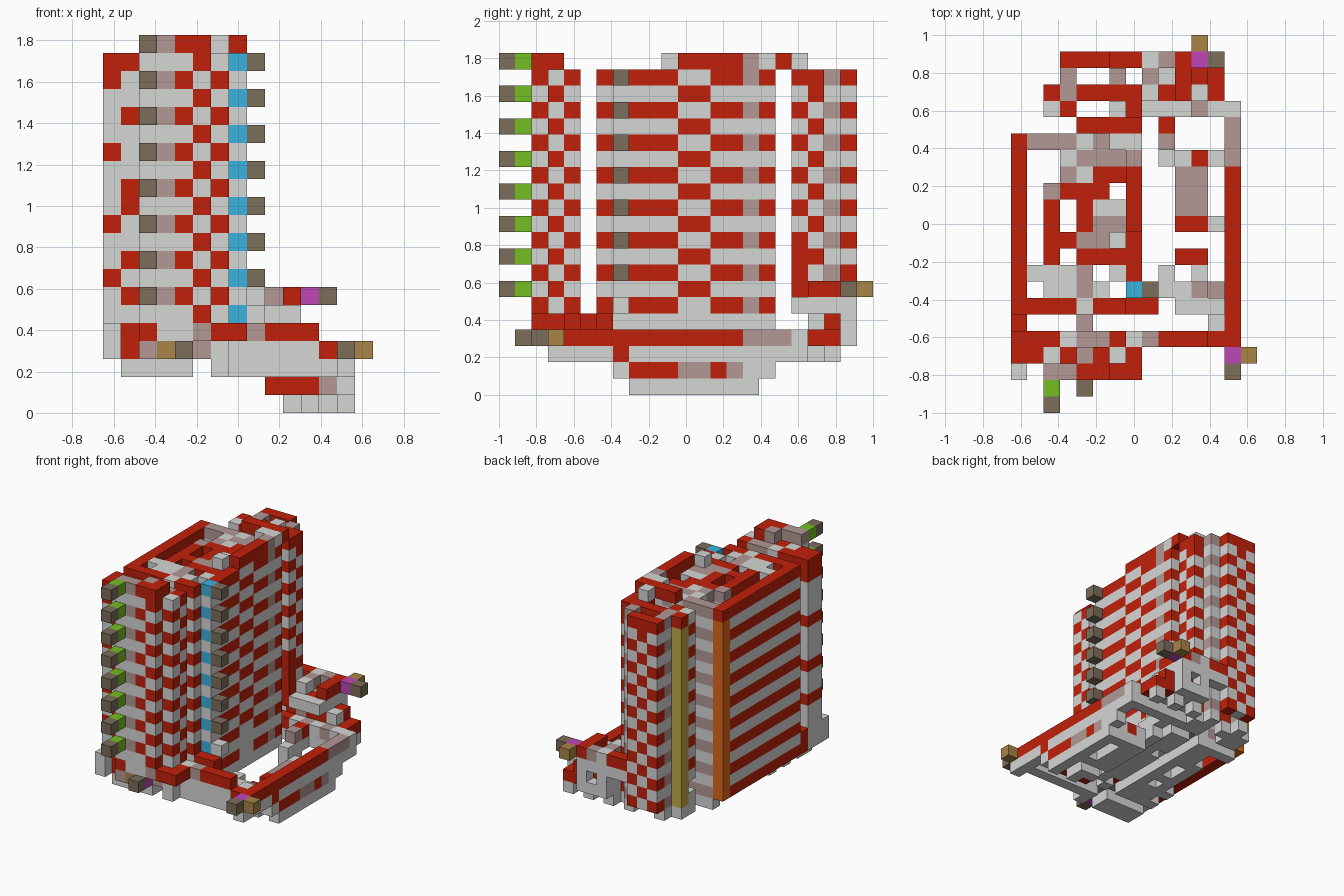
import bpy, bmesh
from mathutils import Vector

if "Cube" in bpy.data.objects:
    bpy.data.objects.remove(bpy.data.objects["Cube"])

U = 2 / 23  # block size
HALF = Vector((7.5, 11.5, 0))
HEX = {"red": "C2200A", "light_grey": "D5D7D5", "mauve": "B29895", "brown": "7C6D5A",
       "tan": "A98546", "blue": "3AB2DE", "green": "74BD22", "purple": "BD47B7",
       "orange": "DD691A", "olive": "C4AA48"}
NAMES = list(HEX)


def linear(c):
    c /= 255
    return c / 12.92 if c < 0.04045 else ((c + 0.055) / 1.055) ** 2.4


MATS = []
for name, code in HEX.items():
    rgba = [linear(v) for v in bytes.fromhex(code)] + [1]
    mat = bpy.data.materials.new(name)
    mat.use_nodes = True
    mat.diffuse_color = rgba
    mat.node_tree.nodes["Principled BSDF"].inputs["Base Color"].default_value = rgba
    MATS.append(mat)

LETTER = dict(r="red", g="light_grey", m="mauve", n="brown", t="tan", p="purple")
# Block kinds in the tower plans: (colour on odd layers, colour on even layers)
KIND = dict(a=("red", "light_grey"), b=("light_grey", "red"), e=("light_grey", "red"),
            g=("light_grey",) * 2, m=("mauve", "light_grey"), M=("light_grey", "mauve"),
            o=("orange",) * 2, y=("olive",) * 2, u=("blue", "light_grey"),
            t=("brown", None), w=(None, "green"), v=(None, "brown"))
START = dict(w=6, v=6, t=7)                            # first layer of the side tags
SPOTS = dict(c=(7, 10, 14, 18), d=(6, 8, 11, 12, 16))  # scattered red layers
blocks = {}


def put(part, i, j, k, colour):
    """Set one block; a later part replaces an earlier one in the same place."""
    blocks.pop((i, j, k), None)
    if colour:
        blocks[i, j, k] = (part, colour)


def box(part, xs, ys, zs, colour):
    for i in range(xs[0], xs[-1] + 1):
        for j in range(ys[0], ys[-1] + 1):
            for k in range(zs[0], zs[-1] + 1):
                put(part, i, j, k, colour)


def row(part, i, j, k, letters):
    """Run of blocks along x; a dot skips a place and an x empties it."""
    for n, c in enumerate(letters):
        if c != ".":
            put(part, i + n, j, k, LETTER.get(c))


def tower(part, back, plan):
    """Stack a floor plan (rows run from back to front) in alternating colours."""
    for n, line in enumerate(plan.split()):
        j = back - n
        for i, c in enumerate(line):
            if c == ".":
                continue
            for k in range(START.get(c, 3), 20):
                if k == 19 and c in "cdeoy":
                    colour = "red"
                elif c in SPOTS:
                    colour = "red" if k in SPOTS[c] else "light_grey"
                else:
                    colour = KIND[c][1 - k % 2]
                put(part, i, j, k, colour)
            if 1 <= i <= 7 and i != 5 and 3 <= j <= 20:
                put(part, i, j, 2, "light_grey")


# Three separate tower blocks
tower("back_tower", 21, "...aea ...m..m ..ymaaaa ..ba..aa")
tower("middle_tower", 16, """ommmgmga a..gmmmm a..mgaaa a.maaa.a a.a.aggb a.a.ammb
      a.aammma a.a.aaaa abbbm.ba a.bbmb.ut aaaabaa""")
tower("front_tower", 4, "cdabmma cdbamgb ..gMba ..w ..v")
box("middle_tower", (7,), (11, 12), (4,), "light_grey")
box("middle_tower", (7,), (6,), (3,), "light_grey")
box("middle_tower", (7, 8), (6,), (4,), "red")
put("middle_tower", 8, 7, 5, "light_grey")
# The right-hand back column alternates against its neighbour, with a red foot
for k in range(4, 19, 2):
    put("back_tower", 7, 19, k, "red")
    put("back_tower", 7, 19, k + 1, "red" if k == 18 else "light_grey")
box("back_tower", (7,), (18,), (6, 8), "red")
box("back_tower", (2, 7), (18,), (4,), None)

# Top layer: roof strips, bridge and front cap
TOP = 20
box("roof_strip", (7,), (11, 14), (TOP,), "red")
row("roof_strip", 6, 10, TOP, "g")
row("roof_strip", 7, 15, TOP, "m")
row("roof_strip", 6, 16, TOP, "gg")
row("roof_bridge", 4, 17, TOP, "rrrr")
row("roof_bridge", 6, 18, TOP, "g")
row("front_cap", 2, 2, TOP, "mmrr")
row("front_cap", 4, 3, TOP, "mr")
put("front_cap", 2, 1, TOP, "green")
put("front_cap", 2, 0, TOP, "brown")

# Front rail and links to the middle tower
row("front_rail", 0, 4, 4, "grrggmggmrrr")
row("front_rail", 0, 4, 3, "grrggmggggggrr")
row("front_rail", 0, 3, 4, "grrggmrr")
row("front_rail", 2, 2, 4, "rggmrr")
row("front_rail", 1, 3, 3, "r...m")
row("front_rail", 2, 2, 3, "mtpx")
put("front_rail", 4, 1, 3, "brown")
box("front_rail", (0,), (2,), (3, 4), "light_grey")
box("front_links", (0,), (5,), (3, 4), "red")
box("front_links", (4,), (5,), (3,), "mauve")
put("front_links", 12, 5, 3, "light_grey")

# Long side rail with its corner tags
box("side_rail", (13,), (4, 14), (3,), "red")
box("side_rail", (13,), (15, 17), (3,), "mauve")
box("side_rail", (13,), (18,), (2, 3), "light_grey")
box("side_rail", (13,), (3, 17), (2,), "light_grey")
put("side_rail", 13, 7, 2, "red")
box("side_rail", (6, 12), (4,), (2,), "light_grey")
put("corner_tags", 13, 3, 3, "purple")
put("corner_tags", 14, 3, 3, "tan")
put("corner_tags", 13, 2, 3, "brown")

# Keel under the side rail
box("keel", (13,), (8, 15), (0,), "light_grey")
box("keel", (13,), (7, 16), (1,), "light_grey")
box("keel", (13,), (8, 10), (1,), "red")
box("keel", (13,), (11, 12), (1,), "mauve")
put("keel", 13, 13, 1, "red")
put("keel", 13, 14, 1, "mauve")

# Sunken floor between tower and side rail
floor = ".r... .m... .ggrg ..mm. ..mm. ..mm. ..rrg ..... ..rr. .g.g. .ggm. ..ggg"
for n, line in enumerate(floor.split()):
    j = 17 - n
    for i, c in enumerate(line, 8):
        deep = 8 <= j <= 15 and i >= 10
        top = 1 if deep else 3 if j > 15 else 2
        if c != ".":
            put("floor", i, j, top, LETTER[c])
            for k in range(0 if deep else 1 if 7 <= j <= 16 else 2, top):
                put("floor", i, j, k, "light_grey")
row("floor", 9, 7, 1, "rrrm")

# Stepped arm at the back
row("back_arm", 8, 21, 6, "gmrpn")
put("back_arm", 11, 22, 6, "tan")
row("back_arm", 6, 21, 6, "rr")
row("back_arm", 6, 21, 5, "ggggg")
row("back_arm", 8, 21, 4, "g.g")
row("back_arm", 8, 21, 3, "ggg")
row("back_arm", 8, 20, 6, "m.r")
row("back_arm", 8, 20, 5, "ggg")
row("back_arm", 8, 20, 4, "grrr")
row("back_arm", 8, 20, 3, "gggrr")
row("back_arm", 8, 19, 6, "g.r")
row("back_arm", 8, 19, 5, "grg")
row("back_arm", 8, 19, 4, "mrrg")
row("back_arm", 8, 19, 3, "ggggr")
row("back_arm", 8, 18, 5, "ggg")
row("back_arm", 8, 18, 3, "gmgmg")
box("back_arm", (8, 12), (18,), (2,), "light_grey")
row("back_arm", 8, 20, 2, "g.g.g")

# Turn the blocks of each part into one skin, leaving out touching faces
AXES = [(Vector((1, 0, 0)), Vector((0, 1, 0)), Vector((0, 0, 1))),
        (Vector((0, 1, 0)), Vector((0, 0, 1)), Vector((1, 0, 0))),
        (Vector((0, 0, 1)), Vector((1, 0, 0)), Vector((0, 1, 0)))]
for part in sorted({p for p, _ in blocks.values()}):
    bm = bmesh.new()
    for cell, (owner, colour) in blocks.items():
        if owner != part:
            continue
        centre = Vector(cell) + Vector((0.5, 0.5, 0.5)) - HALF
        for normal, a, b in AXES:
            for s in (1, -1):
                if tuple(int(v) for v in Vector(cell) + normal * s) in blocks:
                    continue
                corners = ((-1, -1), (1, -1), (1, 1), (-1, 1))
                ring = [normal * s + a * s * p + b * q for p, q in corners]
                face = bm.faces.new([bm.verts.new((centre + v / 2) * U) for v in ring])
                face.material_index = NAMES.index(colour)
    bmesh.ops.remove_doubles(bm, verts=bm.verts, dist=U / 100)
    mesh = bpy.data.meshes.new(part)
    for mat in MATS:
        mesh.materials.append(mat)
    bm.to_mesh(mesh)
    bm.free()
    bpy.context.collection.objects.link(bpy.data.objects.new(part, mesh))
